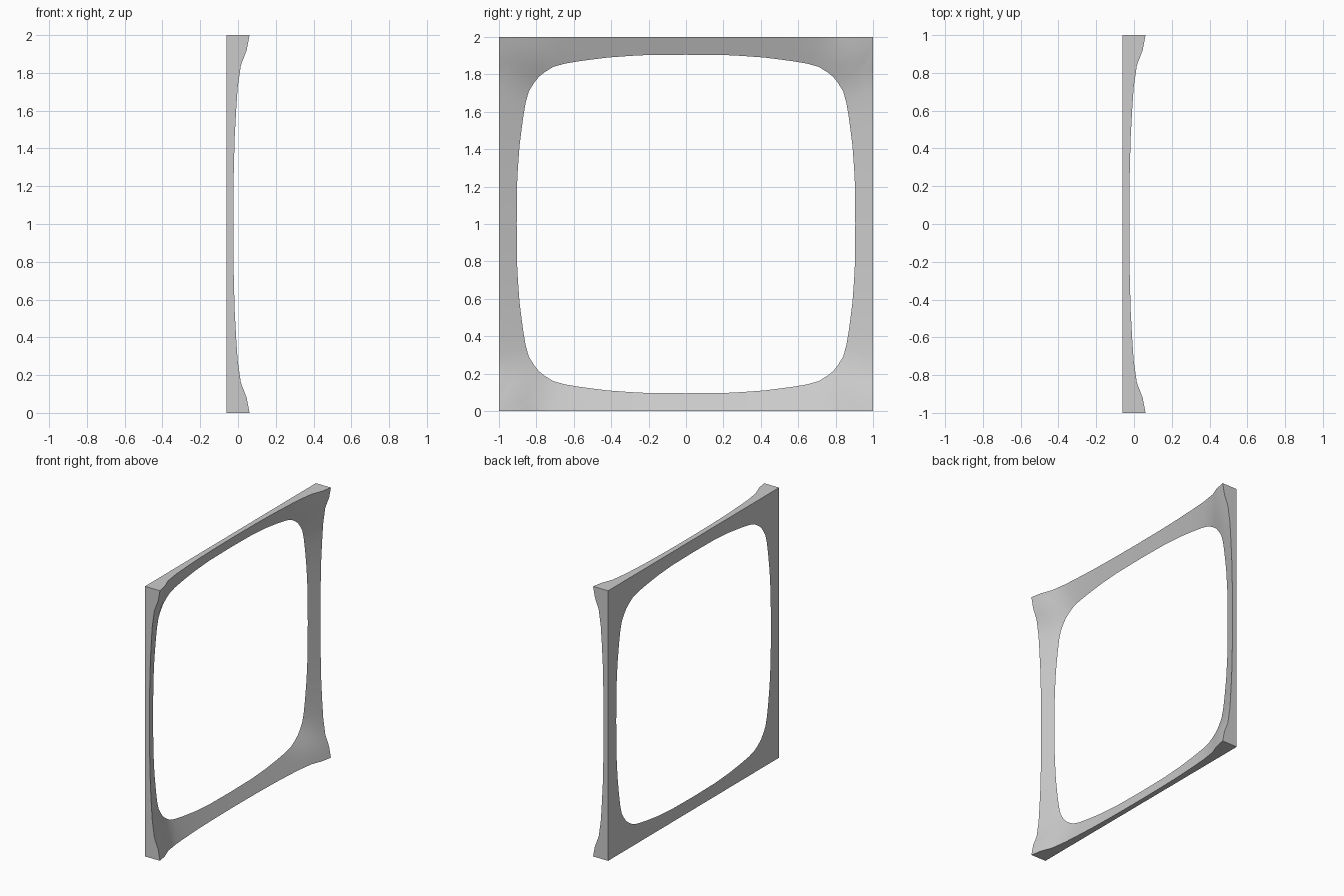
import bpy
import bmesh
import math

cube = bpy.data.objects.get("Cube")
if cube:
    bpy.data.objects.remove(cube)

BACK = -0.062

# One eighth of the frame: (outer position, lip height, opening u, opening v)
OCTANT = [
    (0.0, -0.025, 0.0, 0.905),
    (0.25, -0.023, 0.25, 0.902),
    (0.45, -0.018, 0.42, 0.89),
    (0.6, -0.01, 0.56, 0.872),
    (0.72, -0.002, 0.65, 0.857),
    (0.84, 0.015, 0.71, 0.84),
    (0.92, 0.046, 0.755, 0.812),
    (1.0, 0.061, 0.787, 0.787),
]

# Mirror the eighth into a full side, then turn it four times
side = []
for s, h, u, v in OCTANT[::-1]:
    side.append((-s, 1, h, -u, v))
for s, h, u, v in OCTANT[1:-1]:
    side.append((s, 1, h, u, v))

stations = []
for turn in range(4):
    c, n = [(1, 0), (0, -1), (-1, 0), (0, 1)][turn]
    for a, b, h, u, v in side:
        stations.append(((a * c - b * n, a * n + b * c), h,
                         (u * c - v * n, u * n + v * c)))

bm = bmesh.new()


def ring(f):
    """Ring on the sloped face: f = 0 at the outer lip, 1 at the opening."""
    verts = []
    for (oy, oz), h, (iy, iz) in stations:
        corner = min(abs(oy), abs(oz)) ** 8
        x = h + (BACK - h) * f + 0.012 * corner * math.sin(math.pi * f)
        verts.append(bm.verts.new((x, oy + (iy - oy) * f, 1 + oz + (iz - oz) * f)))
    return verts


def bridge(a, b):
    for i in range(len(a)):
        j = (i + 1) % len(a)
        bm.faces.new((a[i], a[j], b[j], b[i]))


# Sloped front, flat back and square outer edge
slope = [ring(k / 4) for k in range(5)]
back_rim = [bm.verts.new((BACK, oy, 1 + oz)) for (oy, oz), _, _ in stations]
loops = [back_rim] + slope
for a, b in zip(loops, loops[1:] + loops[:1]):
    bridge(a, b)
bmesh.ops.recalc_face_normals(bm, faces=bm.faces[:])

mesh = bpy.data.meshes.new("window_frame")
bm.to_mesh(mesh)
bm.free()
frame = bpy.data.objects.new("window_frame", mesh)
bpy.context.collection.objects.link(frame)

# Plain grey finish
grey = bpy.data.materials.new("plain_grey")
grey.use_nodes = True
colour = (0.6, 0.6, 0.6, 1)
grey.diffuse_color = colour
grey.node_tree.nodes["Principled BSDF"].inputs["Base Color"].default_value = colour
mesh.materials.append(grey)

bpy.context.view_layer.objects.active = frame
frame.select_set(True)
bpy.ops.object.shade_smooth_by_angle(angle=math.radians(35))
